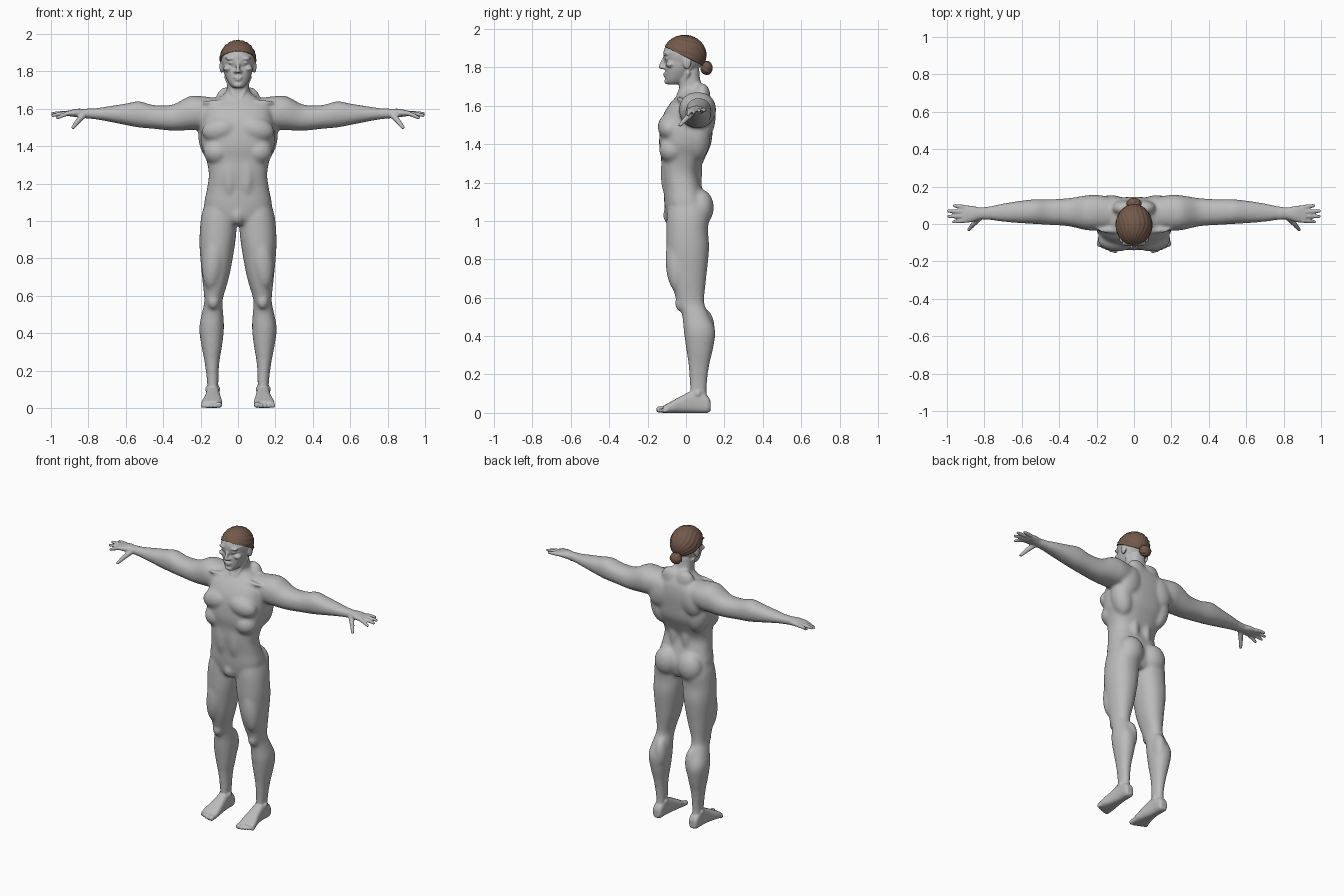
import bpy, bmesh, math
from mathutils import Matrix, Vector

cube = bpy.data.objects.get("Cube")
if cube:
    bpy.data.objects.remove(cube)


def material(name, colour):
    mat = bpy.data.materials.new(name)
    mat.use_nodes = True
    mat.diffuse_color = colour
    shader = next(n for n in mat.node_tree.nodes if n.type == 'BSDF_PRINCIPLED')
    shader.inputs["Base Color"].default_value = colour
    shader.inputs["Roughness"].default_value = .6
    return mat


def spline(rows, steps=5):
    """Smooth the table of cross-sections with a Catmull-Rom curve."""
    padded = [rows[0], *rows, rows[-1]]
    for a, b, c, d in zip(padded, padded[1:], padded[2:], padded[3:]):
        for i in range(steps):
            t = i / steps
            yield [q + t / 2 * (r - p + t * (2 * p - 5 * q + 4 * r - s + t * (3 * (q - r) + s - p)))
                   for p, q, r, s in zip(a, b, c, d)]
    yield rows[-1]


def loft(bm, rows, order, power=2.2, sides=40):
    """Rows are (along, u low, u high, v low, v high); order maps them to x, y, z."""
    rings = []
    for along, u0, u1, v0, v1 in spline(rows):
        ring = []
        for i in range(sides):
            angle = math.tau * i / sides
            c, s = (math.copysign(abs(f(angle)) ** (2 / power), f(angle)) for f in (math.cos, math.sin))
            local = {'a': along, 'u': (u0 + u1 + (u1 - u0) * c) / 2, 'v': (v0 + v1 + (v1 - v0) * s) / 2}
            ring.append(bm.verts.new([local[k] for k in order]))
        rings.append(ring)
    faces = [bm.faces.new(rings[0]), bm.faces.new(rings[-1][::-1])]
    for low, high in zip(rings, rings[1:]):
        for i in range(sides):
            j = (i + 1) % sides
            faces.append(bm.faces.new((low[i], high[i], high[j], low[j])))
    bmesh.ops.recalc_face_normals(bm, faces=faces)


def blob(bm, centre, radii, tilt=0, axis='Y'):
    matrix = Matrix.Translation(centre) @ Matrix.Rotation(math.radians(tilt), 4, axis)
    bmesh.ops.create_uvsphere(bm, u_segments=28, v_segments=18, radius=1,
                              matrix=matrix @ Matrix.Diagonal((*radii, 1)))


def bone(bm, start, end, r0, r1):
    """Tapered finger segment with rounded ends."""
    start, end = Vector(start), Vector(end)
    turn = (end - start).to_track_quat('Z', 'Y').to_matrix().to_4x4()
    bmesh.ops.create_cone(bm, cap_ends=True, segments=16, radius1=r0, radius2=r1, depth=(end - start).length,
                          matrix=Matrix.Translation((start + end) / 2) @ turn)
    blob(bm, start, (r0,) * 3)
    blob(bm, end, (r1,) * 3)


def finish(bm, name, mat):
    mesh = bpy.data.meshes.new(name)
    bm.to_mesh(mesh)
    bm.free()
    mesh.materials.append(mat)
    mesh.polygons.foreach_set("use_smooth", [True] * len(mesh.polygons))
    obj = bpy.data.objects.new(name, mesh)
    bpy.context.collection.objects.link(obj)
    return obj


def fuse(bm, name, mat, voxel, smoothing):
    """Mirror the parts, melt them into one skin and relax it."""
    obj = finish(bm, name, mat)
    mirror = obj.modifiers.new("mirror", 'MIRROR')
    mirror.use_mirror_merge = False
    remesh = obj.modifiers.new("melt", 'REMESH')
    remesh.mode = 'VOXEL'
    remesh.voxel_size = voxel
    remesh.use_smooth_shade = True
    relax = obj.modifiers.new("relax", 'SMOOTH')
    relax.factor = .5
    relax.iterations = smoothing
    graph = bpy.context.evaluated_depsgraph_get()
    mesh = bpy.data.meshes.new_from_object(obj.evaluated_get(graph))
    obj.modifiers.clear()
    obj.data = mesh
    return obj


skin = material("grey skin", (.5, .5, .5, 1))
brown = material("brown hair", (.17, .1, .07, 1))

# Trunk and neck: height, half width, front, back
trunk = [(1.8, .055, -.05, .07), (1.73, .06, -.045, .075), (1.69, .065, -.035, .1), (1.65, .12, -.05, .125),
         (1.61, .18, -.085, .14), (1.55, .19, -.12, .145), (1.48, .2, -.135, .14), (1.4, .195, -.14, .13),
         (1.33, .17, -.13, .1), (1.25, .156, -.127, .07), (1.17, .166, -.117, .085), (1.08, .18, -.112, .11),
         (1.01, .14, -.1, .1), (.98, .08, -.08, .08)]
# Leg: height, inner, outer, front, back
leg = [(1.1, .01, .175, -.09, .1), (1.03, .008, .195, -.1, .12), (.95, .008, .204, -.102, .115),
       (.85, .02, .205, -.1, .12), (.7, .048, .192, -.08, .105), (.58, .082, .18, -.048, .095),
       (.52, .08, .19, -.022, .115), (.43, .075, .207, -.012, .152), (.34, .084, .197, 0, .142),
       (.24, .1, .178, .014, .12), (.13, .105, .165, .02, .108), (.04, .105, .165, .02, .115)]
# Arm: reach, bottom, top, front, back
arm = [(.06, 1.5, 1.65, -.02, .13), (.19, 1.49, 1.667, -.035, .155), (.26, 1.486, 1.667, -.032, .152),
       (.35, 1.483, 1.622, -.012, .138), (.45, 1.493, 1.62, -.005, .132), (.53, 1.5, 1.64, 0, .132),
       (.6, 1.513, 1.628, .004, .125), (.7, 1.533, 1.612, .012, .11), (.8, 1.549, 1.598, .026, .088)]

core = bmesh.new()
loft(core, [(z, -w, w, f, b) for z, w, f, b in trunk], 'uva', 2.5)
loft(core, leg, 'uva')
loft(core, arm, 'avu')

# Muscle masses, one side only
muscles = {
    "chest": ((.09, -.085, 1.49), (.105, .062, .068), 12),
    "ribs": ((.11, -.07, 1.37), (.075, .07, .07), 0),
    "belly": ((.045, -.095, 1.25), (.045, .037, .13), 0),
    "side wing": ((.145, .055, 1.43), (.065, .07, .12), 12),
    "shoulder blade": ((.12, .11, 1.54), (.075, .044, .1), -15),
    "neck slope": ((.05, .085, 1.65), (.065, .042, .07), 40),
    "shoulder": ((.235, .06, 1.585), (.08, .088, .08), 25),
    "lower back": ((.045, .045, 1.26), (.035, .04, .14), 0),
    "buttock": ((.087, .075, 1.07), (.083, .07, .095), -8),
    "groin": ((0, -.085, 1.03), (.035, .034, .05), 0),
    "thigh": ((.13, -.045, .8), (.06, .062, .17), -6),
    "calf": ((.115, .1, .44), (.04, .05, .1), 0),
    "knee": ((.132, -.035, .57), (.03, .022, .04), 0),
    "collar": ((.1, -.035, 1.635), (.1, .016, .014), 0),
}
for centre, radii, tilt in muscles.values():
    blob(core, centre, radii, tilt)
base = fuse(core, "body_core", skin, .009, 9)

# Fine parts are added to the relaxed core
body = bmesh.new()
body.from_mesh(base.data)
bpy.data.objects.remove(base)

# Face: height, half width, front, back
face = [(1.71, .024, -.092, -.05), (1.73, .045, -.106, 0), (1.765, .064, -.108, .03), (1.8, .077, -.109, .06),
        (1.84, .084, -.106, .08), (1.88, .086, -.117, .08)]
loft(body, [(z, -w, w, f, b) for z, w, f, b in face], 'uva', 2.3)
blob(body, (0, -.01, 1.865), (.09, .109, .096))
bone(body, (0, -.112, 1.85), (0, -.131, 1.803), .008, .012)
features = {
    "nostril": ((.013, -.118, 1.798), (.011, .012, .008)),
    "brow": ((.036, -.104, 1.868), (.032, .014, .008)),
    "eyelid": ((.036, -.099, 1.847), (.018, .013, .009)),
    "cheekbone": ((.055, -.082, 1.815), (.024, .024, .016)),
    "upper lip": ((.008, -.108, 1.768), (.018, .011, .005)),
    "lower lip": ((0, -.107, 1.756), (.02, .011, .006)),
    "chin": ((0, -.096, 1.727), (.026, .018, .015)),
    "ear": ((.088, .005, 1.825), (.011, .022, .034)),
}
for centre, radii in features.values():
    blob(body, centre, radii)
bone(body, (.06, .01, 1.77), (.018, -.04, 1.655), .014, .01)

# Hand: reach, bottom, top, front, back
loft(body, [(.77, 1.545, 1.602, .022, .094), (.82, 1.55, 1.6, .024, .088), (.86, 1.555, 1.6, .012, .096),
            (.9, 1.56, 1.592, .006, .1), (.92, 1.566, 1.588, .01, .1)], 'avu')
fingers = [(.018, .012, .965, 1.552), (.042, .04, .99, 1.565), (.066, .069, .992, 1.574), (.09, .098, .96, 1.576)]
for root, tip, reach, height in fingers:
    middle = ((.905 + reach) / 2, (root + tip) / 2, (1.58 + height) / 2)
    bone(body, (.905, root, 1.577), middle, .0125, .0115)
    bone(body, middle, (reach, tip, height), .0115, .009)
bone(body, (.82, .04, 1.572), (.855, .003, 1.535), .018, .014)
bone(body, (.855, .003, 1.535), (.882, -.03, 1.5), .014, .01)

# Foot: depth, inner, outer, bottom, top
loft(body, [(.128, .115, .157, .012, .06), (.11, .103, .168, 0, .09), (.05, .1, .17, 0, .12),
            (-.02, .092, .178, 0, .09), (-.08, .085, .193, 0, .058), (-.12, .088, .196, 0, .036)], 'uav', 2.8)
for i in range(5):
    size = .017 if i == 0 else .0125 - i * .0005
    x = .102 + i * .0215
    bone(body, (x, -.1, size + .003), (x, -.139 + .009 * max(i - 1, 0), size), size, size)
for side in (0, 1):
    blob(body, (.107 + side * .056, .06, .1), (.012, .02, .018))
fuse(body, "body", skin, .0055, 3)

# Combed hair: strands run back to the knot
hair = bmesh.new()
blob(hair, (0, 0, 0), (1, 1, 1))
bmesh.ops.delete(hair, geom=hair.verts[:], context='VERTS')
bmesh.ops.create_uvsphere(hair, u_segments=132, v_segments=32, radius=1)
comb = Matrix.Rotation(math.radians(-118), 3, 'X')
for v in hair.verts:
    angle = math.atan2(v.co.y, v.co.x)
    wave = math.sin(22 * angle + 2 * math.sin(4 * v.co.z))
    d = comb @ v.co * (1 + .014 * wave * math.hypot(v.co.x, v.co.y))
    v.co = (d.x * .098, d.y * .114 - .008, d.z * .104 + 1.864)
cut = bmesh.ops.bisect_plane(hair, geom=hair.verts[:] + hair.edges[:] + hair.faces[:],
                             plane_co=(0, 0, 1.853), plane_no=(0, .5, 1), clear_inner=True)
rim = [e for e in cut["geom_cut"] if isinstance(e, bmesh.types.BMEdge)]
bmesh.ops.holes_fill(hair, edges=rim, sides=0)
finish(hair, "hair_cap", brown)

# Knot at the nape
knot = bmesh.new()
bmesh.ops.create_uvsphere(knot, u_segments=48, v_segments=24, radius=1)
for v in knot.verts:
    swirl = 1 + .05 * math.sin(8 * math.atan2(v.co.z, v.co.x) + 5 * v.co.y)
    v.co = (v.co.x * .04 * swirl, v.co.y * .032 + .107, v.co.z * .036 * swirl + 1.797)
finish(knot, "hair_knot", brown)
